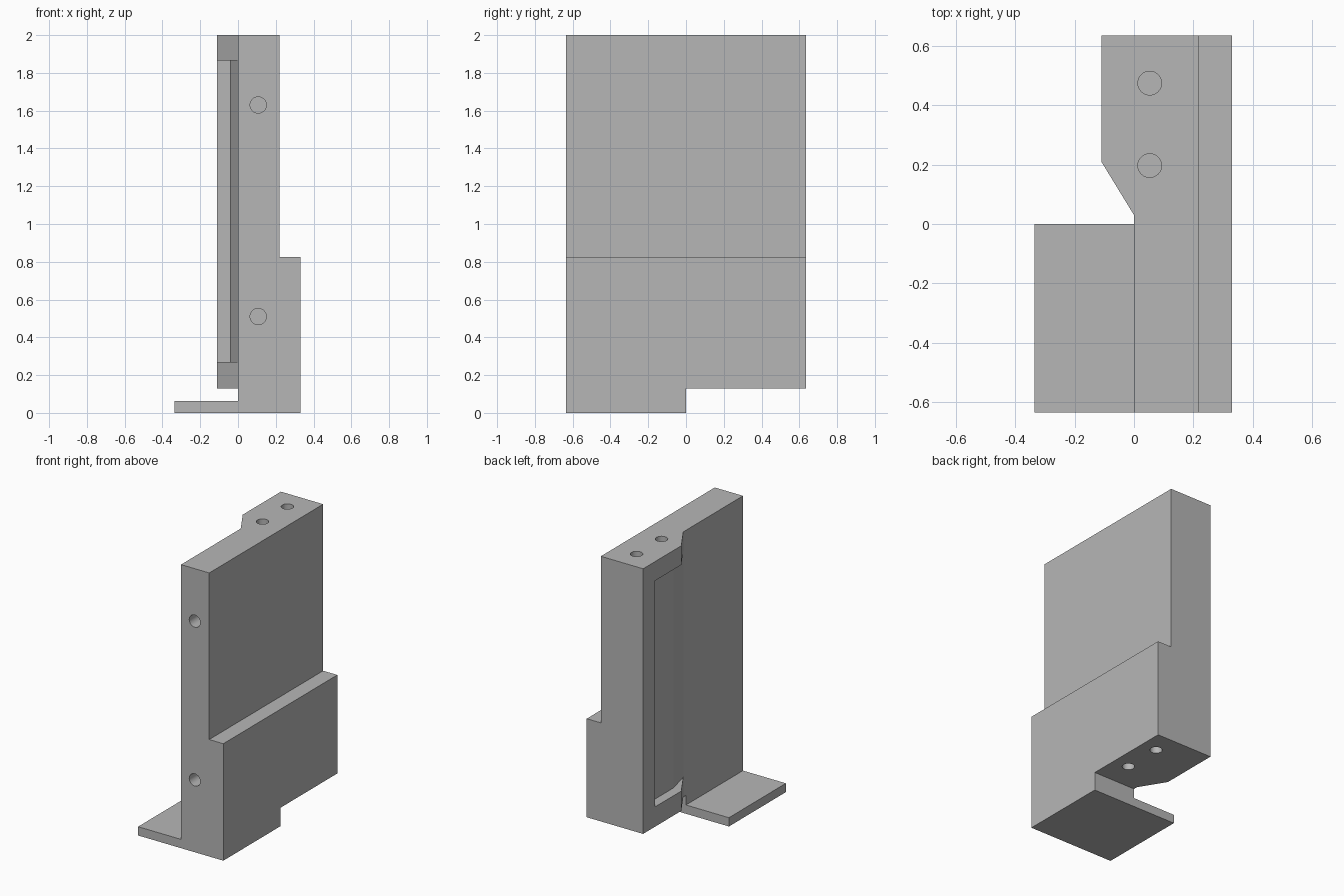
import bpy, bmesh, math
from mathutils import Vector

if "Cube" in bpy.data.objects:
    bpy.data.objects.remove(bpy.data.objects["Cube"])

HALF_DEPTH = 0.635
HEIGHT = 2.0
UNDERSIDE = 0.13

grey = bpy.data.materials.new("plain grey")
grey.use_nodes = True
grey.diffuse_color = (0.47, 0.47, 0.47, 1)
grey.node_tree.nodes["Principled BSDF"].inputs["Base Color"].default_value = grey.diffuse_color


def prism(name, points, axis, low, high):
    """Extrude a flat profile along y (x, z points) or z (x, y points)."""
    place = (lambda p, t: (p[0], t, p[1])) if axis == "y" else (lambda p, t: (p[0], p[1], t))
    bm = bmesh.new()
    face = bm.faces.new([bm.verts.new(place(p, low)) for p in points])
    extruded = bmesh.ops.extrude_face_region(bm, geom=[face])["geom"]
    shift = Vector(place((0, 0), high - low))
    bmesh.ops.translate(bm, vec=shift, verts=[g for g in extruded if isinstance(g, bmesh.types.BMVert)])
    bmesh.ops.recalc_face_normals(bm, faces=bm.faces)
    mesh = bpy.data.meshes.new(name)
    bm.to_mesh(mesh)
    bm.free()
    mesh.materials.append(grey)
    obj = bpy.data.objects.new(name, mesh)
    bpy.context.collection.objects.link(obj)
    return obj


def circle(cx, cy, radius, sides=32):
    return [(cx + radius * math.cos(math.tau * i / sides),
             cy + radius * math.sin(math.tau * i / sides)) for i in range(sides)]


def combine(target, tool, operation):
    """Apply one boolean and discard the helper object."""
    tool.hide_render = True
    mod = target.modifiers.new("join", "BOOLEAN")
    mod.object, mod.operation, mod.solver = tool, operation, "EXACT"
    bpy.context.view_layer.update()
    result = bpy.data.meshes.new_from_object(target.evaluated_get(bpy.context.evaluated_depsgraph_get()))
    target.modifiers.clear()
    target.data = result
    bpy.data.objects.remove(tool)


# Upright with thick lower half and thin foot plate
bracket = prism("bracket_body", [(-0.335, 0), (0.33, 0), (0.33, 0.825), (0.22, 0.825),
                                 (0.22, HEIGHT), (0, HEIGHT), (0, 0.062), (-0.335, 0.062)],
                "y", -HALF_DEPTH, HALF_DEPTH)

# Step under the rear half
combine(bracket, prism("rear_step", [(-1, -1), (1, -1), (1, UNDERSIDE), (-1, UNDERSIDE)],
                       "y", 0, 1), "DIFFERENCE")

# Side rim: solid lips above and below an open pocket
lip = [(0.02, 0.03), (0, 0.03), (-0.11, 0.21), (-0.11, HALF_DEPTH), (0.02, HALF_DEPTH)]
pocket = [(0.02, 0.03), (0, 0.03), (-0.042, 0.2), (-0.042, 0.5), (-0.11, 0.5),
          (-0.11, HALF_DEPTH), (0.02, HALF_DEPTH)]
for name, profile, low, high in (("lower_lip", lip, UNDERSIDE, 0.27),
                                 ("pocket_wall", pocket, 0.27, 1.865),
                                 ("upper_lip", lip, 1.865, HEIGHT)):
    combine(bracket, prism(name, profile, "z", low, high), "UNION")

# Blind holes in the top, underside and front
for y in (0.197, 0.475):
    combine(bracket, prism("top_hole", circle(0.053, y, 0.04), "z", HEIGHT - 0.2, HEIGHT + 0.1), "DIFFERENCE")
    combine(bracket, prism("bottom_hole", circle(0.213, y, 0.04), "z", 0, UNDERSIDE + 0.2), "DIFFERENCE")
for z in (0.51, 1.63):
    combine(bracket, prism("front_hole", circle(0.107, z, 0.043), "y", -1, 0.2 - HALF_DEPTH), "DIFFERENCE")

# Merge coplanar pieces
bm = bmesh.new()
bm.from_mesh(bracket.data)
bmesh.ops.remove_doubles(bm, verts=bm.verts, dist=0.0001)
bmesh.ops.dissolve_limit(bm, angle_limit=0.01, verts=bm.verts, edges=bm.edges)
bm.to_mesh(bracket.data)
bm.free()

# Smooth hole walls, sharp edges elsewhere
bpy.ops.object.select_all(action="DESELECT")
bracket.select_set(True)
bpy.context.view_layer.objects.active = bracket
bpy.ops.object.shade_smooth_by_angle(angle=math.radians(12))
